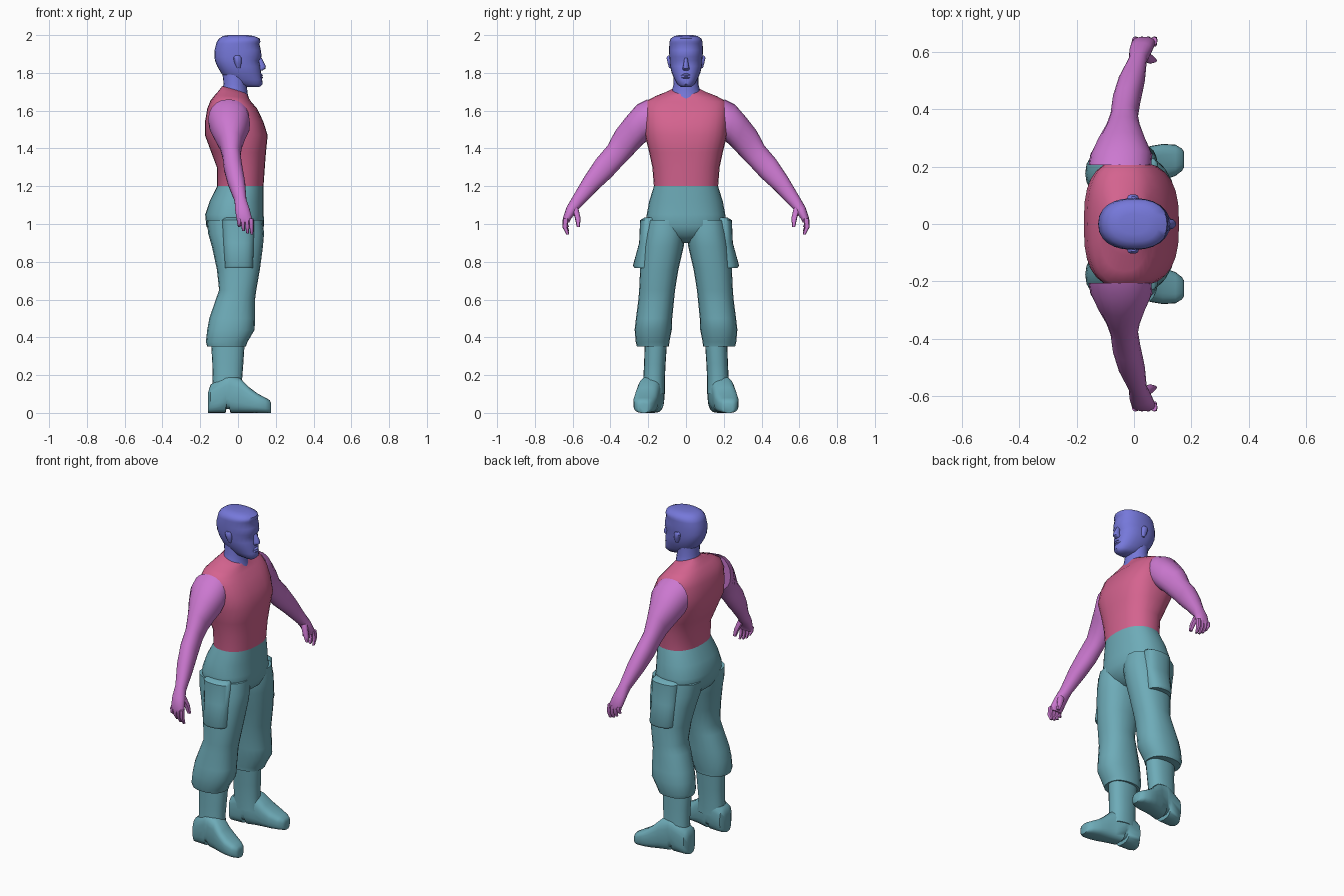
import bpy, bmesh, math
from mathutils import Vector as V


def material(name, rgb):
    m = bpy.data.materials.new(name)
    m.diffuse_color = (*rgb, 1)
    return m


BLUE = material("head blue", (0.18, 0.188, 0.70))
PINK = material("shirt pink", (0.66, 0.125, 0.275))
PURPLE = material("arm purple", (0.60, 0.188, 0.63))
TEAL = material("trouser teal", (0.155, 0.41, 0.48))


def loft(name, rings, mat, side=1, n=20, sharp=50):
    """Skin superellipse rings (centre, axis a, axis b, exponent); side=-1 mirrors in y."""
    bm = bmesh.new()
    loops = []
    for c, a, b, e in rings:
        loop = []
        for i in range(n):
            t = 2 * math.pi * i / n
            u, w = math.cos(t), math.sin(t)
            p = c + a * math.copysign(abs(u) ** (2 / e), u) + b * math.copysign(abs(w) ** (2 / e), w)
            loop.append(bm.verts.new((p.x, p.y * side, p.z)))
        loops.append(loop)
    for lo, hi in zip(loops, loops[1:]):
        for i in range(n):
            j = (i + 1) % n
            bm.faces.new((lo[i], lo[j], hi[j], hi[i]))
    bm.faces.new(loops[0])
    bm.faces.new(loops[-1])
    bmesh.ops.recalc_face_normals(bm, faces=bm.faces)
    me = bpy.data.meshes.new(name)
    bm.to_mesh(me)
    bm.free()
    me.polygons.foreach_set("use_smooth", [True] * len(me.polygons))
    me.set_sharp_from_angle(angle=math.radians(sharp))
    me.materials.append(mat)
    ob = bpy.data.objects.new(name, me)
    bpy.context.collection.objects.link(ob)
    return ob


def level(z, x0, x1, y0, y1, e=2.3, tilt=0):
    """Level ring; tilt lowers its front edge."""
    return (V(((x0 + x1) / 2, (y0 + y1) / 2, z)), V(((x1 - x0) / 2, 0, -tilt)),
            V((0, (y1 - y0) / 2, 0)), e)


def mid(z, x0, x1, h, e=2.3, tilt=0):
    return level(z, x0, x1, -h, h, e, tilt)


def limb(yu, zu, yl, zl, x0, x1):
    """Arm ring spanning an upper and a lower outline point."""
    up, lo = V((0, yu, zu)), V((0, yl, zl))
    return ((up + lo) / 2 + V(((x0 + x1) / 2, 0, 0)), V(((x1 - x0) / 2, 0, 0)), (up - lo) / 2, 2.2)


def upright(x, y, h, z0, z1, e=3):
    """Foot ring facing along x."""
    return (V((x, y, (z0 + z1) / 2)), V((0, h, 0)), V((0, 0, (z1 - z0) / 2)), e)


# Head with jaw, brow and flat-cut hair
loft("head", [mid(1.724, .05, .112, .026), mid(1.74, -.01, .13, .047), mid(1.765, -.06, .128, .060),
              mid(1.80, -.09, .122, .076), mid(1.835, -.11, .118, .084), mid(1.865, -.122, .112, .087),
              mid(1.885, -.125, .125, .088), mid(1.92, -.124, .121, .090), mid(1.955, -.115, .113, .088),
              mid(1.965, -.112, .119, .088), mid(1.982, -.10, .115, .081), mid(1.995, -.08, .085, .062),
              mid(2.0, -.05, .05, .035)], BLUE, n=24)
loft("neck", [mid(1.66, -.09, .065, .09, 2, .015), mid(1.70, -.083, .052, .075, 2, .015),
              mid(1.74, -.076, .045, .066, 2), mid(1.82, -.085, .05, .066, 2)], BLUE)
loft("nose", [mid(1.812, .10, .128, .014), mid(1.822, .10, .145, .019), mid(1.835, .10, .147, .015),
              mid(1.88, .10, .125, .008)], BLUE, n=12)
loft("lips", [mid(1.768, .09, .126, .02), mid(1.776, .09, .133, .027), mid(1.782, .09, .127, .03),
              mid(1.788, .09, .132, .026), mid(1.796, .09, .123, .018)], BLUE, n=12)

# Sleeveless torso
loft("torso", [mid(1.20, -.11, .135, .17), mid(1.30, -.112, .142, .178), mid(1.38, -.142, .148, .195, 2.5),
               mid(1.47, -.175, .157, .217, 2.7), mid(1.54, -.175, .135, .222, 2.8),
               mid(1.61, -.163, .102, .222, 2.8), mid(1.65, -.146, .07, .212, 2.6, .003),
               mid(1.675, -.122, .057, .165, 2.4, .008), mid(1.695, -.10, .05, .11, 2.2, .013),
               mid(1.712, -.084, .046, .072, 2, .018)], PINK, n=28)

# Hips
loft("hips", [mid(1.20, -.11, .135, .17), mid(1.12, -.15, .135, .195), mid(1.05, -.174, .136, .208),
              mid(.99, -.168, .138, .213, 2.5), mid(.94, -.14, .115, .17), mid(.90, -.08, .06, .06)], TEAL, n=28)

for s, tag in ((1, "left"), (-1, "right")):
    # Ear
    loft(tag + "_ear", [level(1.825, -.005, .012, .07, .09), level(1.85, -.018, .018, .07, .097),
                        level(1.88, -.025, .018, .07, .104), level(1.892, -.015, .01, .07, .096)], BLUE, s, 10)

    # Arm, from shoulder seam to wrist and palm
    loft(tag + "_arm", [limb(.205, 1.66, .205, 1.44, -.158, .06), limb(.26, 1.632, .225, 1.425, -.152, .064),
                        limb(.32, 1.563, .255, 1.395, -.128, .042), limb(.375, 1.492, .295, 1.352, -.098, .022),
                        limb(.415, 1.415, .335, 1.312, -.083, .014), limb(.475, 1.345, .395, 1.247, -.075, .024),
                        limb(.535, 1.255, .465, 1.183, -.055, .038), limb(.597, 1.15, .547, 1.10, -.018, .045),
                        limb(.632, 1.09, .578, 1.068, -.016, .062), limb(.652, 1.03, .612, 1.022, -.008, .075),
                        limb(.648, 1.01, .617, 1.008, 0, .07)], PURPLE, s)
    # Curled fingers and thumb
    for i in range(4):
        x = .004 + .022 * i
        tip = (.985, .962, .95, .945)[i]
        loft(f"{tag}_finger_{i + 1}", [level(1.03, x - .012, x + .011, .622, .652),
                                       level((1.02 + tip) / 2, x - .009, x + .012, .628, .654),
                                       level(tip, x - .004, x + .01, .618, .634)], PURPLE, s, 8)
    loft(tag + "_thumb", [level(1.085, .015, .055, .57, .605), level(1.03, .04, .072, .558, .588),
                          level(.985, .058, .08, .562, .578)], PURPLE, s, 8)

    # Baggy trouser leg gathered below the knee
    loft(tag + "_trouser_leg", [level(1.02, -.165, .13, 0, .212), level(.95, -.158, .138, .002, .222),
                                level(.88, -.138, .132, .012, .232), level(.76, -.112, .116, .04, .243),
                                level(.65, -.10, .097, .058, .248), level(.60, -.118, .09, .063, .252),
                                level(.50, -.152, .09, .073, .265), level(.44, -.163, .088, .075, .272),
                                level(.375, -.17, .05, .088, .266), level(.352, -.163, .042, .09, .26),
                                level(.352, -.13, .03, .11, .21)], TEAL, s)
    # Cargo pocket on the outer thigh
    loft(tag + "_cargo_pocket", [level(1.035, -.07, .07, .15, .218), level(1.02, -.085, .085, .15, .243),
                                 level(.90, -.08, .085, .15, .248), level(.78, -.07, .08, .15, .281),
                                 level(.766, -.07, .08, .15, .272)], TEAL, s)
    # Boot shaft and foot with notched heel
    loft(tag + "_boot_shaft", [level(.38, -.143, .036, .10, .218), level(.26, -.136, .028, .108, .222),
                               level(.18, -.134, .022, .112, .226), level(.10, -.14, .03, .112, .232)], TEAL, s)
    loft(tag + "_boot", [upright(-.158, .175, .035, 0, .11), upright(-.145, .175, .057, 0, .15),
                         upright(-.066, .178, .064, 0, .20), upright(-.062, .178, .064, .02, .20),
                         upright(-.045, .180, .064, .02, .20), upright(-.04, .180, .064, 0, .20),
                         upright(.01, .195, .062, 0, .185), upright(.06, .208, .064, 0, .135),
                         upright(.10, .215, .064, 0, .105), upright(.145, .222, .054, 0, .08),
                         upright(.168, .224, .038, 0, .068), upright(.175, .224, .025, 0, .05)],
         TEAL, s, 24)
